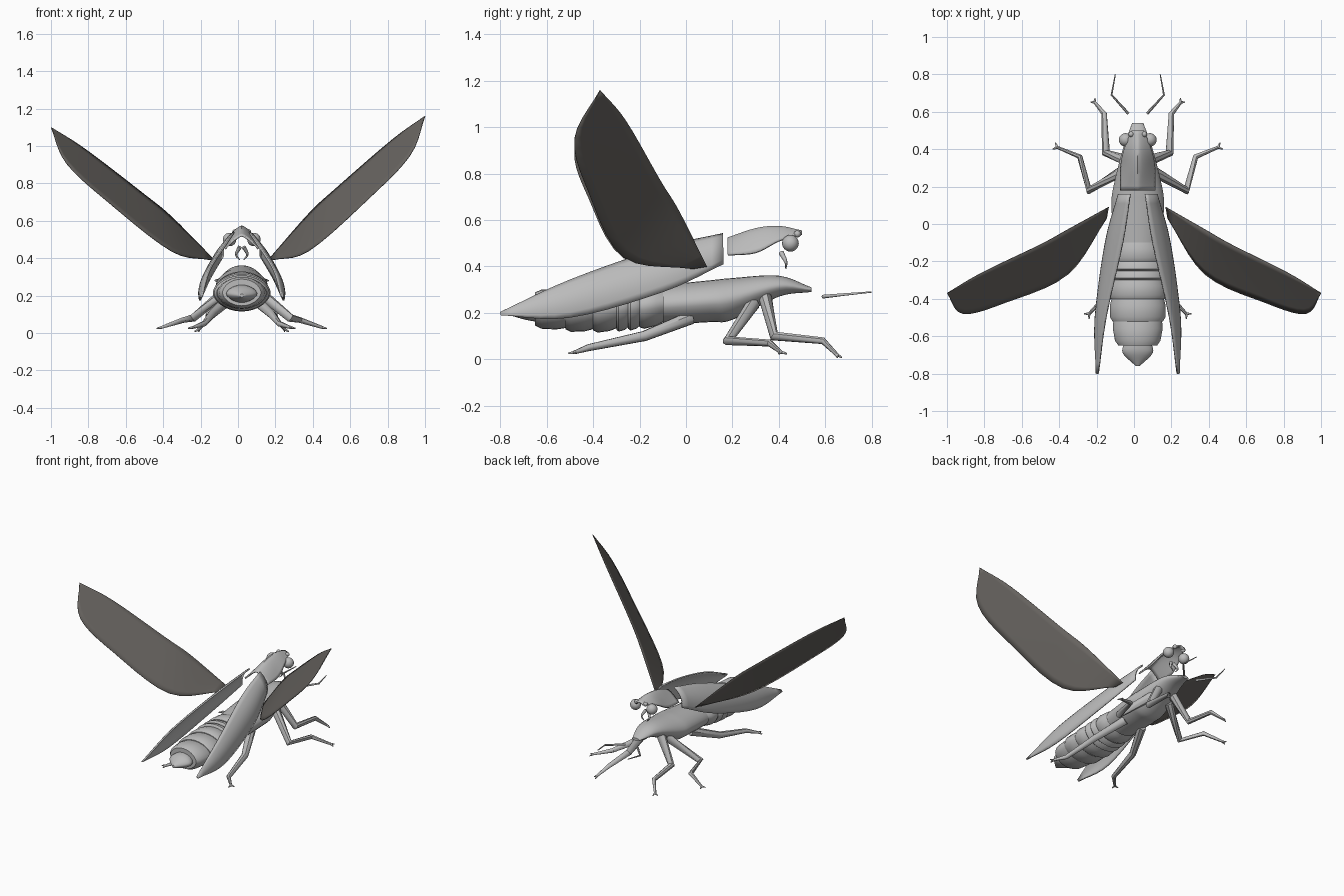
import bpy, bmesh
from math import sin, cos, tau, radians
from mathutils import Vector

cube = bpy.data.objects.get("Cube")
if cube:
    bpy.data.objects.remove(cube, do_unlink=True)

CENTRE = .02  # centre line of the insect


def material(name, *rgb):
    mat = bpy.data.materials.new(name)
    mat.use_nodes = True
    mat.diffuse_color = (*rgb, 1)
    shader = mat.node_tree.nodes["Principled BSDF"]
    shader.inputs["Base Color"].default_value = (*rgb, 1)
    return mat


grey = material("shell grey", .5, .5, .5)
dark = material("wing dark grey", .14, .13, .12)


def finish(name, bm, mat=grey, thickness=0):
    """Turn a bmesh into a shaded, optionally thickened object."""
    bmesh.ops.recalc_face_normals(bm, faces=bm.faces)
    mesh = bpy.data.meshes.new(name)
    bm.to_mesh(mesh)
    bm.free()
    mesh.materials.append(mat)
    obj = bpy.data.objects.new(name, mesh)
    bpy.context.collection.objects.link(obj)
    if thickness:
        solid = obj.modifiers.new("thickness", "SOLIDIFY")
        solid.thickness = thickness
        solid.offset = 0
    bpy.ops.object.select_all(action="DESELECT")
    obj.select_set(True)
    bpy.context.view_layer.objects.active = obj
    bpy.ops.object.shade_smooth_by_angle(angle=radians(45))


def spline(controls, steps=5):
    """Smooth path through a few control tuples of any length."""
    pts = [Vector(c) for c in controls]
    pts = [pts[0] * 2 - pts[1], *pts, pts[-1] * 2 - pts[-2]]
    path = []
    for a, b, c, d in zip(pts, pts[1:], pts[2:], pts[3:]):
        for i in range(steps):
            t = i / steps
            bend = (a * 2 - b * 5 + c * 4 - d) * t + (b * 3 - a - c * 3 + d) * t * t
            path.append(b + (c - a + bend) * t / 2)
    return path + [pts[-2]]


def skin(bm, rings, closed=True):
    """Join point rings with faces; closed rings also get end caps."""
    rows = [[bm.verts.new(p) for p in ring] for ring in rings]
    count = len(rows[0])
    for a, b in zip(rows, rows[1:]):
        for i in range(count if closed else count - 1):
            j = (i + 1) % count
            bm.faces.new((a[i], a[j], b[j], b[i]))
    if closed:
        bm.faces.new(rows[0])
        bm.faces.new(rows[-1])


def tube(bm, path, start, end, sides=8):
    """Limb that tapers from the start radius to the end radius."""
    rings = []
    last = len(path) - 1
    for i, p in enumerate(path):
        along = (path[min(i + 1, last)] - path[max(i - 1, 0)]).normalized()
        u = along.cross(Vector((.3, .1, 1))).normalized()
        v = along.cross(u)
        radius = start + (end - start) * i / last
        turns = [tau * k / sides for k in range(sides)]
        rings.append([p + radius * (u * cos(a) + v * sin(a)) for a in turns])
    skin(bm, rings)


def on_side(points, side):
    return [Vector((CENTRE + side * x, y, z)) for x, y, z in points]


def body_ring(y, width, top, bottom, sides=28):
    """Oval section whose sides come to a soft keel."""
    middle = (top + bottom) / 2
    ring = []
    for k in range(sides):
        c, s = cos(tau * k / sides), sin(tau * k / sides)
        ring.append((CENTRE + width * c, y, middle + (top - middle) * s * abs(s) ** .15))
    return ring


def body_part(name, controls):
    bm = bmesh.new()
    skin(bm, [body_ring(*station) for station in spline(controls)])
    finish(name, bm)


def sheet(name, inner, outer, bulge, mat, thickness):
    """Shell stretched between two smooth edges and bowed across."""
    rows = []
    for a, b in zip(spline(inner), spline(outer)):
        across = b - a
        normal = Vector((-across.z, 0, across.x)) * bulge
        steps = [k / 8 for k in range(9)]
        rows.append([a + across * t + normal * t * (1 - t) for t in steps])
    bm = bmesh.new()
    skin(bm, rows, closed=False)
    finish(name, bm, mat, thickness)


# Thorax with lower head, and tail cap: y, half width, top, bottom
body_part("thorax", [(.54, .03, .31, .29), (.4, .08, .36, .27), (.2, .13, .35, .17),
                     (.1, .14, .34, .16), (-.1, .13, .32, .15)])
body_part("tail", [(-.63, .07, .26, .16), (-.69, .08, .25, .17), (-.76, .01, .21, .19)])


# Abdomen: overlapping segments, each flaring towards its rear rim
def segment_ring(y, flare):
    t = (y + .4) / .3
    width = .15 - (.02 if t > 0 else .06) * t * t
    return body_ring(y, width + flare, .31 + .02 * t + flare, .12 + .03 * t * t - flare)


rims = [-.1, -.2, -.25, -.3, -.4, -.52, -.65]
bm = bmesh.new()
for front, rear in zip(rims, rims[1:]):
    span = rear - front
    skin(bm, [segment_ring(front, -.01), segment_ring(front + span * .3, 0),
              segment_ring(rear - span * .2, .005), segment_ring(rear, -.005)])
finish("abdomen", bm)

# Raised neck shield: an arched plate with a ridge
bm = bmesh.new()
rows = []
for y, width, top, edge in spline([(.18, .09, .52, .45), (.3, .09, .56, .46),
                                   (.4, .07, .57, .51), (.5, .03, .55, .54)]):
    steps = [k / 8 for k in range(-8, 9)]
    rows.append([(CENTRE + width * t, y, top + (edge - top) * abs(t) ** 1.4) for t in steps])
skin(bm, rows, closed=False)
finish("neck_shield", bm, thickness=.01)

# Edges and limb joints, measured outwards from the centre line
case_top = [(.04, .16, .54), (.08, -.1, .48), (.17, -.5, .34), (.21, -.8, .2)]
case_bottom = [(.1, .16, .41), (.17, -.1, .29), (.22, -.5, .18), (.22, -.8, .19)]
wing_lead = [(.15, .09, .4), (.36, -.03, .64), (.5, -.11, .77), (.8, -.26, 1.03), (.98, -.37, 1.16)]
wing_trail = [(.16, .03, .39), (.36, -.27, .44), (.68, -.42, .72), (.9, -.48, .95), (.98, -.37, 1.16)]
legs = {
    "front": [(.06, .34, .27), (.17, .38, .1), (.18, .59, .08), (.23, .65, .02)],
    "middle": [(.07, .29, .24), (.26, .18, .08), (.31, .36, .07), (.43, .41, .03)],
    "hind": [(.07, .02, .18), (.16, -.18, .1), (.2, -.42, .05), (.26, -.48, .03)],
}
antenna = [(.05, .59, .27), (.14, .69, .28), (.12, .8, .29)]
jaw = [(.01, .41, .46), (.03, .43, .42), (.01, .43, .39)]

for name, side in (("left", 1), ("right", -1)):
    sheet("wing_case_" + name, on_side(case_top, side), on_side(case_bottom, side),
          .6 * side, grey, .01)

    # Thin flying wing; the right one is swung a little lower
    reach, lift = (1, 1) if side > 0 else (1.04, .92)
    lead, trail = [[(x * reach, y, .4 + (z - .4) * lift) for x, y, z in edge]
                   for edge in (wing_lead, wing_trail)]
    sheet("flying_wing_" + name, on_side(lead, side), on_side(trail, side), 0, dark, .004)

    # Legs with forked feet
    for part, joints in legs.items():
        bm = bmesh.new()
        path = on_side(joints, side)
        tube(bm, path, .03, .008)
        toe = path[-1]
        ahead = (toe - path[-2]).normalized() * .02
        spread = ahead.cross(Vector((0, 0, 1)))
        for fork in (-1, 1):
            tube(bm, [toe, toe + ahead + spread * fork], .008, .003)
        finish(part + "_leg_" + name, bm)

    # Antenna and hooked jaw
    bm = bmesh.new()
    tube(bm, on_side(antenna, side), .008, .003)
    finish("antenna_" + name, bm)
    bm = bmesh.new()
    tube(bm, spline(on_side(jaw, side)), .012, .002)
    finish("jaw_" + name, bm)

    # Eye, and the small socket ahead of it
    for part, spot, radius in (("eye_", (.065, .45, .5), .036),
                               ("antenna_socket_", (.035, .48, .54), .015)):
        bm = bmesh.new()
        bmesh.ops.create_uvsphere(bm, u_segments=20, v_segments=12, radius=radius)
        bmesh.ops.translate(bm, verts=bm.verts, vec=on_side([spot], side)[0])
        finish(part + name, bm)
